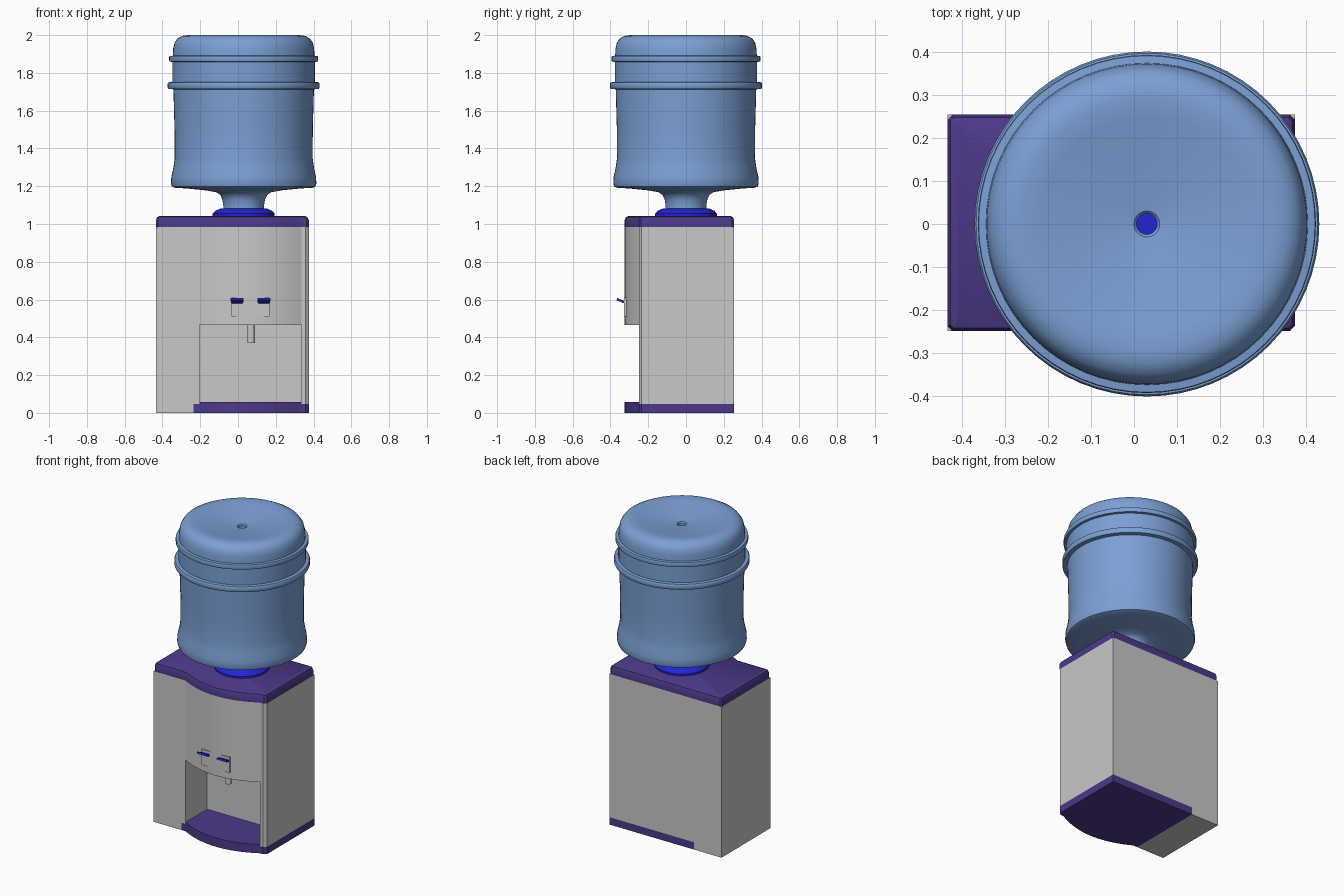
import bpy
import bmesh
from math import radians, pi
from mathutils import Matrix, Vector

cube = bpy.data.objects.get("Cube")
if cube:
    bpy.data.objects.remove(cube, do_unlink=True)


def material(name, rgb):
    mat = bpy.data.materials.new(name)
    mat.use_nodes = True
    mat.diffuse_color = (*rgb, 1)
    mat.node_tree.nodes["Principled BSDF"].inputs["Base Color"].default_value = (*rgb, 1)
    return mat


GREY = material("light grey", (0.58, 0.58, 0.58))
PURPLE = material("purple", (0.075, 0.04, 0.25))
BLUE = material("strong blue", (0.017, 0.017, 0.65))
WATER = material("bottle blue", (0.2, 0.35, 0.66))

# Main dimensions
LEFT, RIGHT, FRONT, BACK = -0.435, 0.375, -0.25, 0.255
NICHE_L, NICHE_R, NICHE_BACK = -0.205, 0.335, -0.025
BULGE = 0.075
BOTTLE_X = 0.03


def finish(name, bm, mat, angle=28):
    bmesh.ops.recalc_face_normals(bm, faces=bm.faces)
    mesh = bpy.data.meshes.new(name)
    bm.to_mesh(mesh)
    bm.free()
    mesh.materials.append(mat)
    obj = bpy.data.objects.new(name, mesh)
    bpy.context.collection.objects.link(obj)
    bpy.ops.object.select_all(action='DESELECT')
    obj.select_set(True)
    bpy.context.view_layer.objects.active = obj
    bpy.ops.object.shade_smooth_by_angle(angle=radians(angle))
    return obj


def prism(name, outline, z0, z1, mat, top_bevel=0, segments=1):
    """Extrude a plan outline upward, optionally softening the top rim."""
    bm = bmesh.new()
    face = bm.faces.new([bm.verts.new((x, y, z0)) for x, y in outline])
    up = bmesh.ops.extrude_face_region(bm, geom=[face])["geom"]
    top = [v for v in up if isinstance(v, bmesh.types.BMVert)]
    bmesh.ops.translate(bm, verts=top, vec=(0, 0, z1 - z0))
    if top_bevel:
        rim = [e for e in bm.edges if all(v in top for v in e.verts)]
        bmesh.ops.bevel(bm, geom=rim, offset=top_bevel, segments=segments,
                        profile=0.5, affect='EDGES')
    return finish(name, bm, mat)


def box(name, lo, hi, mat):
    return prism(name, [(lo[0], lo[1]), (hi[0], lo[1]), (hi[0], hi[1]), (lo[0], hi[1])],
                 lo[2], hi[2], mat)


def lathe(name, profile, x, mat, steps=64, angle=28):
    """Spin (radius, height) points about a vertical axis."""
    bm = bmesh.new()
    verts = [bm.verts.new((x + r, 0, z)) for r, z in profile]
    edges = [bm.edges.new(pair) for pair in zip(verts, verts[1:])]
    bmesh.ops.spin(bm, geom=verts + edges, cent=(x, 0, 0), axis=(0, 0, 1),
                   angle=2 * pi, steps=steps)
    bmesh.ops.remove_doubles(bm, verts=bm.verts, dist=0.0005)
    return finish(name, bm, mat, angle)


def bulged_front(count=20):
    """Bowed front line from the left to the right of the niche."""
    mid, half = (NICHE_L + NICHE_R) / 2, (NICHE_R - NICHE_L) / 2
    points = []
    for i in range(count + 1):
        t = 2 * i / count - 1
        points.append((mid + half * t, FRONT - BULGE * (1 - t * t)))
    return points


RIGHT_CORNER = [(RIGHT - 0.018, FRONT), (RIGHT, FRONT + 0.015)]

# Cabinet: side column, niche walls and back
prism("cabinet_body",
      [(LEFT, FRONT), (NICHE_L, FRONT), (NICHE_L, NICHE_BACK), (NICHE_R, NICHE_BACK),
       (NICHE_R, FRONT)] + RIGHT_CORNER + [(RIGHT, BACK), (LEFT, BACK)],
      0.048, 0.985, GREY)
box("column_foot", (LEFT, FRONT, 0), (-0.235, BACK, 0.048), GREY)
prism("front_panel", bulged_front() + [(NICHE_R, NICHE_BACK), (NICHE_L, NICHE_BACK)],
      0.465, 0.985, GREY)

# Purple base with the raised drip tray
prism("base", [(-0.235, FRONT)] + bulged_front() + RIGHT_CORNER
      + [(RIGHT, BACK), (-0.235, BACK)], 0, 0.048, PURPLE)
prism("drip_tray", bulged_front() + [(NICHE_R, NICHE_BACK), (NICHE_L, NICHE_BACK)],
      0.02, 0.058, PURPLE)

# Purple lid with a softened rim
c = 0.012
prism("lid", [(LEFT, FRONT + c), (LEFT + c, FRONT)] + bulged_front()
      + [(RIGHT - c, FRONT), (RIGHT, FRONT + c), (RIGHT, BACK - c), (RIGHT - c, BACK),
         (LEFT + c, BACK), (LEFT, BACK - c)],
      0.985, 1.043, PURPLE, top_bevel=0.024, segments=2)

# Spout under the front panel
bm = bmesh.new()
bmesh.ops.create_cone(bm, cap_ends=True, segments=12, radius1=0.021, radius2=0.021,
                      depth=0.11, matrix=Matrix.Translation((0.07, -0.2, 0.425)))
finish("spout", bm, GREY)

# Two taps: backing plate and tilted push lever
for side, x in (("right", -0.005), ("left", 0.137)):
    box(side + "_tap_plate", (x - 0.03, -0.327, 0.51), (x + 0.03, -0.295, 0.61), GREY)
    bm = bmesh.new()
    bmesh.ops.create_cube(bm, size=1)
    bmesh.ops.scale(bm, verts=bm.verts, vec=(0.07, 0.065, 0.012))
    for v in bm.verts:
        if v.co.y > 0:
            v.co.x *= 0.75
    bmesh.ops.rotate(bm, verts=bm.verts, cent=Vector(),
                     matrix=Matrix.Rotation(radians(-22), 3, 'X'))
    bmesh.ops.translate(bm, verts=bm.verts, vec=(x, -0.336, 0.59))
    finish(side + "_tap_lever", bm, BLUE)

# Blue collar holding the bottle neck
lathe("bottle_collar", [(0, 1.035), (0.164, 1.035), (0.164, 1.055), (0.15, 1.07),
                        (0.12, 1.083), (0, 1.083)], BOTTLE_X, BLUE)

# Upturned bottle with two ribs, flared shoulder and a holed, dished top
lathe("water_bottle", [
    (0.108, 1.08), (0.108, 1.1), (0.113, 1.13), (0.125, 1.155), (0.145, 1.168),
    (0.2, 1.178), (0.3, 1.188), (0.365, 1.192), (0.38, 1.198), (0.385, 1.215),
    (0.383, 1.25), (0.372, 1.3), (0.365, 1.35), (0.366, 1.5), (0.372, 1.713),
    (0.398, 1.715), (0.402, 1.722), (0.402, 1.744), (0.398, 1.75), (0.377, 1.752),
    (0.377, 1.858), (0.392, 1.86), (0.394, 1.865), (0.394, 1.884), (0.392, 1.889),
    (0.375, 1.891), (0.373, 1.93), (0.366, 1.96), (0.35, 1.983), (0.325, 1.996),
    (0.295, 2.0), (0.25, 1.994), (0.15, 1.976), (0.03, 1.962), (0.024, 1.955),
    (0.024, 1.93)], BOTTLE_X, WATER, angle=35)
